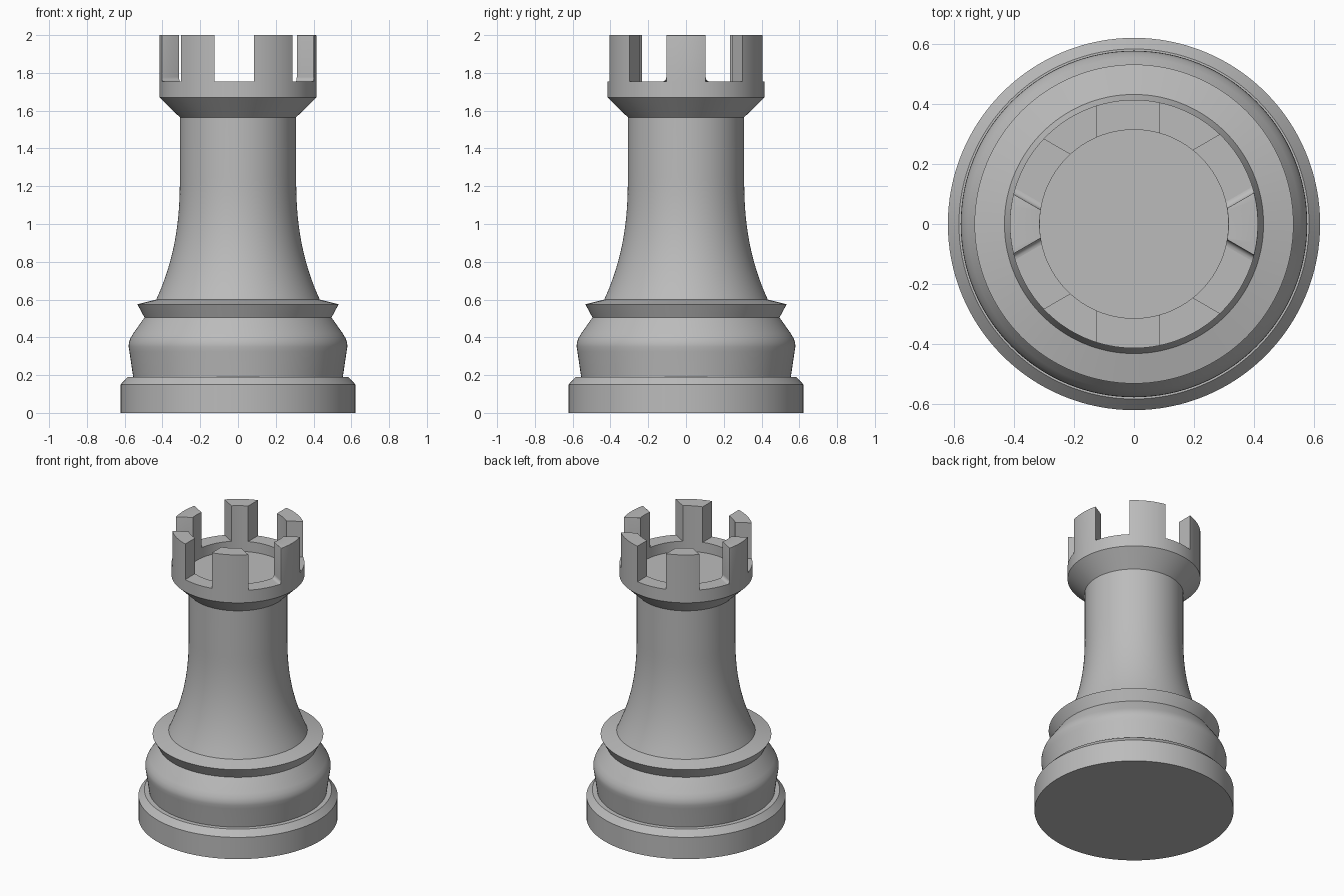
import bpy, bmesh
from math import sin, cos, pi, radians, sqrt
from mathutils import Vector

if "Cube" in bpy.data.objects:
    bpy.data.objects.remove(bpy.data.objects["Cube"], do_unlink=True)

GREY = (0.5, 0.5, 0.5, 1)
grey = bpy.data.materials.new("stone grey")
grey.use_nodes = True
grey.diffuse_color = GREY
grey.node_tree.nodes["Principled BSDF"].inputs["Base Color"].default_value = GREY

SEGMENTS = 128
INNER, OUTER = 0.315, 0.415      # battlement wall radii
LEDGE, TOP = 1.755, 2.0          # notch floor and battlement top


def finish(name, bm):
    mesh = bpy.data.meshes.new(name)
    bm.to_mesh(mesh)
    bm.free()
    mesh.materials.append(grey)
    mesh.shade_smooth()
    mesh.set_sharp_from_angle(angle=radians(30))
    obj = bpy.data.objects.new(name, mesh)
    bpy.context.collection.objects.link(obj)
    return obj


def lathe(profile):
    """Turn a (radius, height) profile, listed so its outside faces right of travel."""
    bm = bmesh.new()
    rings = []
    for i in range(SEGMENTS):
        a = 2 * pi * i / SEGMENTS
        rings.append([bm.verts.new((r * cos(a), r * sin(a), z)) for r, z in profile])
    for i, ring in enumerate(rings):
        after = rings[(i + 1) % SEGMENTS]
        for j in range(len(profile) - 1):
            bm.faces.new((ring[j], after[j], after[j + 1], ring[j + 1]))
    bmesh.ops.remove_doubles(bm, verts=bm.verts, dist=1e-5)
    return bm


# Turned body, from the foot up
finish("base", lathe([(0, 0), (0.622, 0), (0.622, 0.15), (0.585, 0.19), (0.55, 0.19)]))
finish("lower_bulge", lathe([(0.555, 0.19), (0.575, 0.325), (0.579, 0.35), (0.578, 0.37),
                             (0.57, 0.395), (0.555, 0.42), (0.495, 0.505)]))
finish("collar", lathe([(0.495, 0.505), (0.533, 0.575), (0.433, 0.6)]))


# Shaft flares out towards the collar
def shaft_radius(z):
    return 0.308 + 0.125 * max(0, (1.25 - z) / 0.65) ** 2.4


heights = [0.6 + 0.65 * i / 16 for i in range(17)] + [1.565]
finish("shaft", lathe([(shaft_radius(z), z) for z in heights]))
finish("crown", lathe([(0.308, 1.565), (OUTER, 1.67), (OUTER, LEDGE), (INNER, LEDGE),
                       (INNER, 1.685), (0, 1.685)]))

# Notches: direction in degrees, then the two side offsets across that direction
NOTCHES = [(30, -0.11, 0.115), (90, -0.085, 0.125), (150, -0.095, 0.115),
           (210, -0.115, 0.095), (270, -0.125, 0.085), (330, -0.115, 0.11)]


def across(angle):
    a = radians(angle)
    return Vector((-sin(a), cos(a), 0))


def fillet(name, angle, offset, size=0.02, steps=5):
    """Concave strip joining a battlement side to the notch floor."""
    n = across(angle)
    d = Vector((n.y, -n.x, 0))
    inward = -1 if offset > 0 else 1
    bm = bmesh.new()
    rows = []
    for i in range(steps + 1):
        a = pi / 2 * i / steps
        o = offset + inward * size * (1 - sin(a))
        z = Vector((0, 0, LEDGE + size * (1 - cos(a))))
        rows.append([bm.verts.new(n * o + d * sqrt(r * r - o * o) + z)
                     for r in (INNER, OUTER)])
    for low, high in zip(rows, rows[1:]):
        quad = (low[0], low[1], high[1], high[0])
        bm.faces.new(quad if inward > 0 else quad[::-1])
    bm.normal_update()
    if sum(f.normal.z for f in bm.faces) < 0:
        bmesh.ops.reverse_faces(bm, faces=bm.faces)
    finish(name, bm)


# Battlements: a full ring wall sliced down to the piece between two notches
for i, (angle, low, high) in enumerate(NOTCHES):
    next_angle, next_low, _ = NOTCHES[(i + 1) % len(NOTCHES)]
    bm = lathe([(OUTER, LEDGE), (OUTER, TOP), (INNER, TOP), (INNER, LEDGE), (OUTER, LEDGE)])
    for n, offset in ((-across(angle), -high), (across(next_angle), next_low)):
        cut = bmesh.ops.bisect_plane(bm, geom=bm.verts[:] + bm.edges[:] + bm.faces[:],
                                     dist=1e-6, plane_co=n * offset, plane_no=n,
                                     clear_outer=True)
        bmesh.ops.holes_fill(bm, edges=[e for e in bm.edges if e.is_boundary], sides=0)
    bmesh.ops.recalc_face_normals(bm, faces=bm.faces)
    # The two side battlements have rounded edges and filleted feet
    if i in (2, 5):
        side = "right" if i == 2 else "left"
        sharp = [e for e in bm.edges if len(e.link_faces) == 2
                 and e.calc_face_angle() > 0.8
                 and max(v.co.z for v in e.verts) > LEDGE + 0.01]
        bmesh.ops.bevel(bm, geom=sharp, offset=0.015, segments=4, profile=0.5,
                        affect='EDGES', clamp_overlap=True)
        fillet(side + "_fillet_a", angle, high)
        fillet(side + "_fillet_b", next_angle, next_low)
    finish("battlement_%d" % (i + 1), bm)
